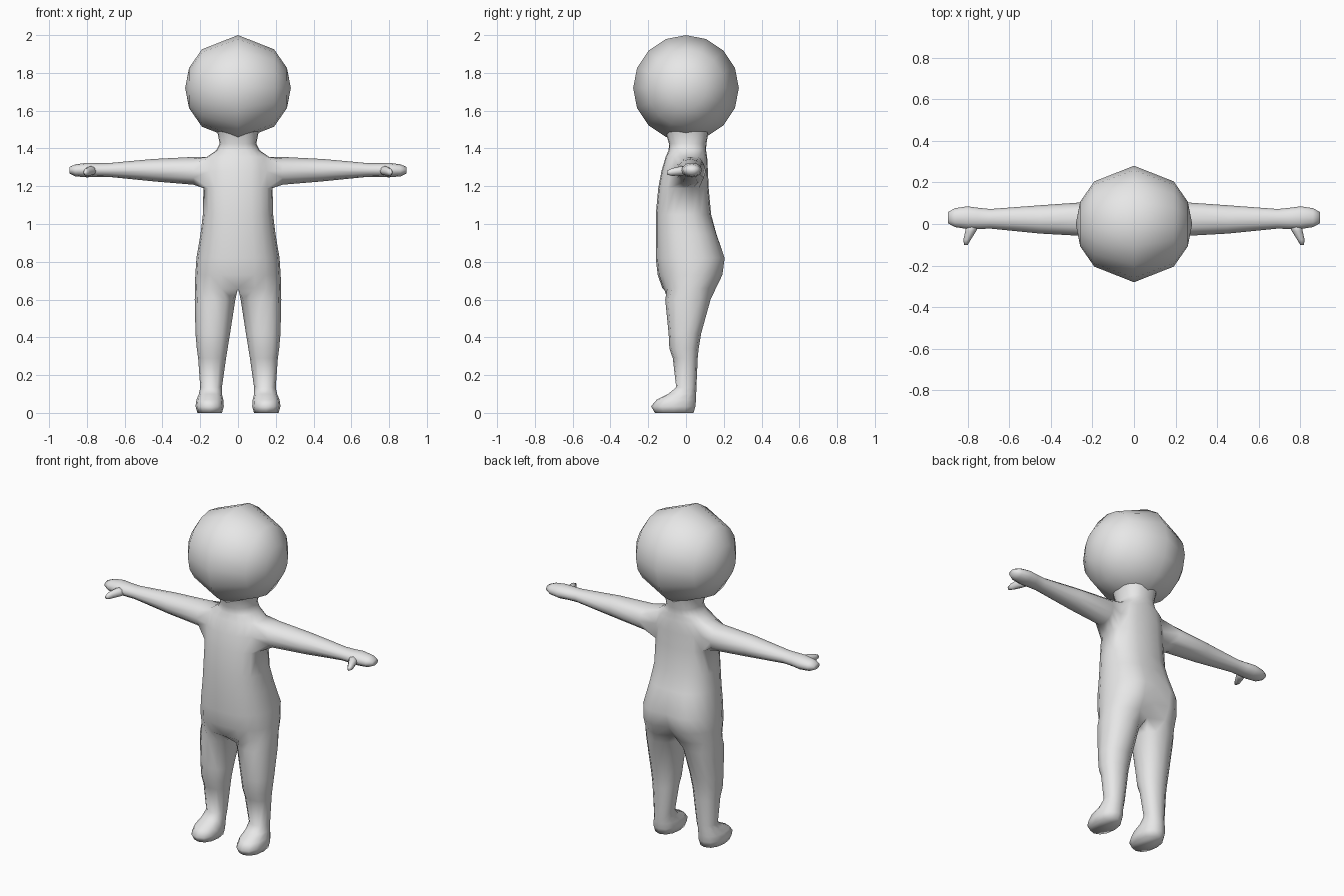
import bpy, bmesh, math

if "Cube" in bpy.data.objects:
    bpy.data.objects.remove(bpy.data.objects["Cube"])

skin = bpy.data.materials.new("light_grey")
skin.diffuse_color = (0.8, 0.8, 0.8, 1)
skin.use_nodes = True
skin.node_tree.nodes["Principled BSDF"].inputs["Base Color"].default_value = skin.diffuse_color
N = 12


def finish(bm, name, mirror):
    bmesh.ops.recalc_face_normals(bm, faces=bm.faces)
    me = bpy.data.meshes.new(name)
    bm.to_mesh(me)
    bm.free()
    me.materials.append(skin)
    ob = bpy.data.objects.new(name, me)
    bpy.context.collection.objects.link(ob)
    if mirror:
        mod = ob.modifiers.new("mirror", 'MIRROR')
        mod.use_clip = True
        mod.merge_threshold = 0.001
    me.polygons.foreach_set("use_smooth", [True] * len(me.polygons))
    return ob


def spow(v, p):
    return math.copysign(abs(v) ** p, v)


def bridge(bm, a, b):
    n = len(a)
    for i in range(n):
        bm.faces.new((a[i], a[(i + 1) % n], b[(i + 1) % n], b[i]))


def limb_ring(bm, z, x0, x1, y0, y1):
    """Rounded ring of a leg or foot."""
    ring = []
    for i in range(N):
        t = 2 * math.pi * i / N
        ring.append(bm.verts.new(((x0 + x1) / 2 + (x1 - x0) / 2 * spow(math.cos(t), 0.9),
                                  (y0 + y1) / 2 + (y1 - y0) / 2 * spow(math.sin(t), 0.9), z)))
    return ring


def torso_ring(bm, z, x1, y0, y1, cleft=0.0):
    """Half ring of the torso, its inner points lying on the centre plane."""
    ring = []
    cy, ry = (y0 + y1) / 2, (y1 - y0) / 2
    for i in range(N):
        a = i if i <= 6 else i - N
        if i == 6:
            co = (0, cy, z)
        else:
            t = math.radians(a * 18)
            co = (0 if abs(a) == 5 else x1 * math.cos(t) ** 0.8,
                  cy + ry * spow(math.sin(t), 0.9) - (cleft if a == 5 else 0), z)
        ring.append(bm.verts.new(co))
    return ring


def arm_ring(bm, x, y0, y1, z0, z1):
    ring = []
    for k in range(N):
        t = math.radians(210 + 30 * k)
        ring.append(bm.verts.new((x, (y0 + y1) / 2 + (y1 - y0) / 2 * math.cos(t),
                                  (z0 + z1) / 2 + (z1 - z0) / 2 * math.sin(t))))
    return ring


# Body half: foot and leg rings running up into the torso
bm = bmesh.new()
legs = [(0.0, 0.085, 0.215, -0.165, 0.04), (0.035, 0.075, 0.225, -0.185, 0.05),
        (0.07, 0.078, 0.22, -0.155, 0.053), (0.1, 0.085, 0.207, -0.095, 0.054),
        (0.135, 0.085, 0.2, -0.052, 0.055), (0.29, 0.063, 0.211, -0.07, 0.062),
        (0.34, 0.055, 0.218, -0.088, 0.067), (0.42, 0.042, 0.225, -0.092, 0.08),
        (0.6, 0.014, 0.229, -0.11, 0.13)]
torso = [(0.66, 0.228, -0.125, 0.165, 0.05), (0.73, 0.226, -0.15, 0.2, 0.035),
         (0.82, 0.22, -0.16, 0.213, 0.02), (0.95, 0.198, -0.16, 0.165, 0.005),
         (1.05, 0.186, -0.16, 0.133), (1.19, 0.183, -0.147, 0.12),
         (1.28, 0.18, -0.13, 0.116), (1.355, 0.165, -0.108, 0.112),
         (1.39, 0.115, -0.092, 0.106), (1.425, 0.097, -0.09, 0.108),
         (1.49, 0.11, -0.11, 0.12)]
rings = [limb_ring(bm, *r) for r in legs] + [torso_ring(bm, *r) for r in torso]
for a, b in zip(rings, rings[1:]):
    bridge(bm, a, b)
bm.faces.new(rings[0])

# Open the centre plane and the shoulder socket
shoulder = [r for r, s in zip(rings[len(legs):], torso) if s[0] in (1.19, 1.28, 1.355)]
cols = [10, 11, 0, 1, 2]
patch = {r[c] for r in shoulder for c in cols}
drop = [f for f in bm.faces
        if all(abs(v.co.x) < 1e-6 for v in f.verts) or all(v in patch for v in f.verts)]
bmesh.ops.delete(bm, geom=drop, context='FACES_ONLY')
low, mid, top = shoulder
socket = ([low[c] for c in cols] + [mid[2]] + [top[c] for c in reversed(cols)] + [mid[10]])

# Arm and hand
arm = [(0.235, -0.058, 0.105, 1.208, 1.355), (0.45, -0.046, 0.09, 1.226, 1.344),
       (0.69, -0.022, 0.072, 1.25, 1.322), (0.75, -0.024, 0.078, 1.25, 1.322),
       (0.8, -0.024, 0.085, 1.247, 1.324), (0.86, -0.015, 0.076, 1.252, 1.316),
       (0.893, 0.003, 0.058, 1.268, 1.302)]
prev = socket
for r in arm:
    ring = arm_ring(bm, *r)
    bridge(bm, prev, ring)
    prev = ring
bm.faces.new(prev)
loose = [v for v in bm.verts if not v.link_faces]
bmesh.ops.delete(bm, geom=loose, context='VERTS')
finish(bm, "body", True)

# Thumbs
bm = bmesh.new()
prev = None
for x, y, z, rx, rz in [(0.77, 0.01, 1.285, 0.035, 0.025), (0.785, -0.035, 1.28, 0.026, 0.024),
                        (0.802, -0.075, 1.275, 0.018, 0.02), (0.808, -0.1, 1.272, 0.009, 0.011)]:
    ring = [bm.verts.new((x + rx * math.cos(k * math.pi / 4), y, z + rz * math.sin(k * math.pi / 4)))
            for k in range(8)]
    if prev:
        bridge(bm, prev, ring)
    else:
        bm.faces.new(ring)
    prev = ring
bm.faces.new(prev)
finish(bm, "thumbs", True)

# Head: rings around the sideways axis, wide middle bands
bm = bmesh.new()
R, CZ, S = 0.28, 1.72, 16
prev = None
pole = bm.verts.new((-R, 0, CZ))
for deg in (-67.5, -43, 0, 43, 67.5):
    a = math.radians(deg)
    ring = [bm.verts.new((R * math.sin(a), R * math.cos(a) * math.cos(2 * math.pi * k / S),
                          CZ + R * math.cos(a) * math.sin(2 * math.pi * k / S))) for k in range(S)]
    if prev:
        bridge(bm, prev, ring)
    else:
        for k in range(S):
            bm.faces.new((pole, ring[k], ring[(k + 1) % S]))
    prev = ring
pole = bm.verts.new((R, 0, CZ))
for k in range(S):
    bm.faces.new((pole, prev[k], prev[(k + 1) % S]))
finish(bm, "head", False)
